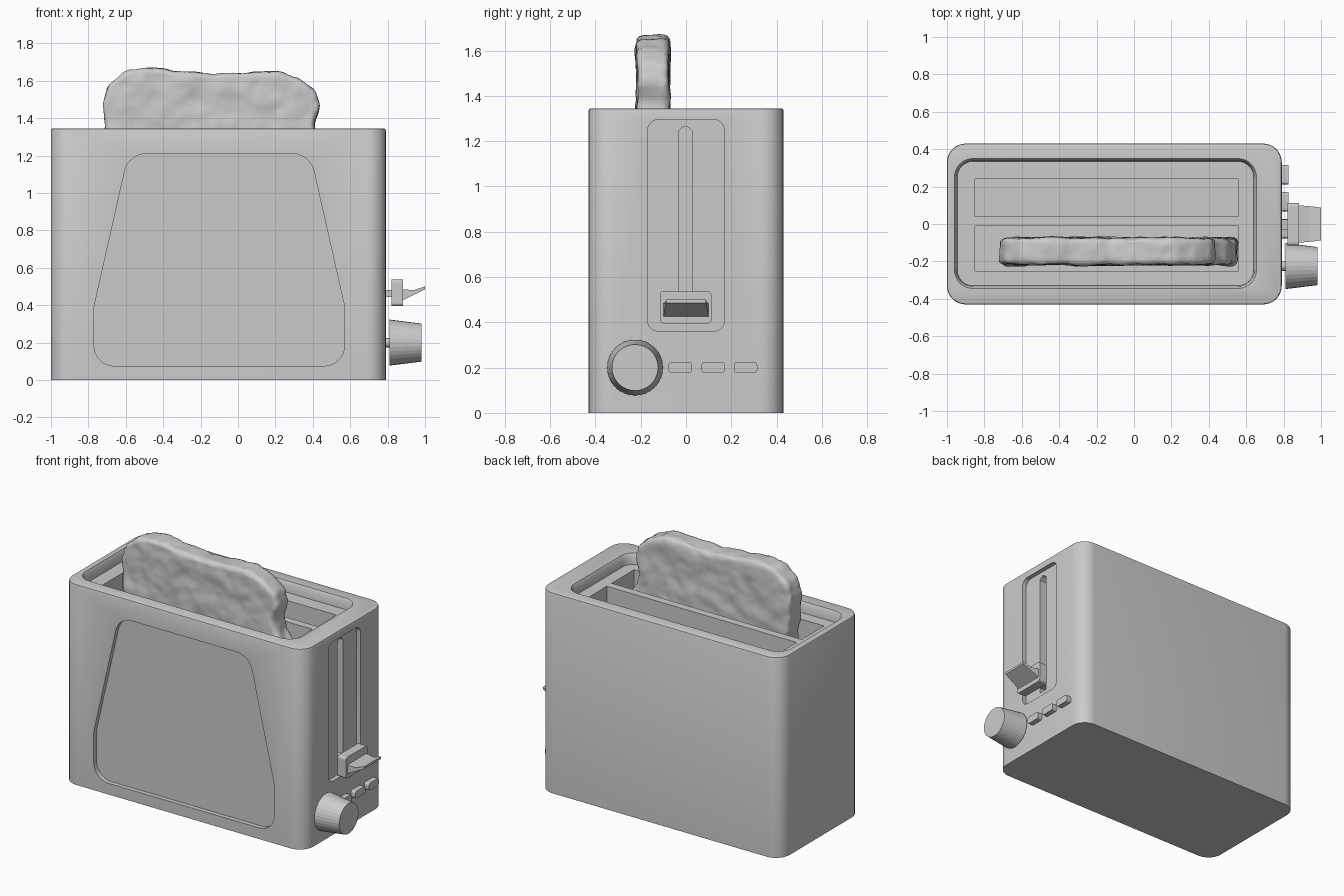
import bpy, bmesh
from math import sin, cos, pi
from mathutils import Vector

if "Cube" in bpy.data.objects:
    bpy.data.objects.remove(bpy.data.objects["Cube"])


def rounded(pts, radii, seg=8):
    """Round the corners of a 2D polygon."""
    out, n = [], len(pts)
    for i, p in enumerate(pts):
        p = Vector(p)
        r = radii[i] if isinstance(radii, (list, tuple)) else radii
        a = (Vector(pts[i - 1]) - p).normalized()
        b = (Vector(pts[(i + 1) % n]) - p).normalized()
        half = a.angle(b) / 2
        t = r * cos(half) / sin(half)
        centre = p + (a + b).normalized() * (r / sin(half))
        v0, v1 = p + a * t - centre, p + b * t - centre
        total = v0.angle(v1)
        for k in range(seg + 1):
            f = k / seg
            v = (v0 * sin((1 - f) * total) + v1 * sin(f * total)) / sin(total)
            out.append(centre + v)
    return out


def rect(u0, u1, v0, v1, r=0.0, inset=0.0, seg=8):
    u0, u1, v0, v1 = u0 + inset, u1 - inset, v0 + inset, v1 - inset
    pts = [(u0, v0), (u1, v0), (u1, v1), (u0, v1)]
    return rounded(pts, r - inset, seg) if r else pts


def circle(cu, cv, r, n=32):
    return [(cu + r * cos(2 * pi * i / n), cv + r * sin(2 * pi * i / n)) for i in range(n)]


def loft(name, axis, rings, smooth=None):
    """Solid through matching outlines, each given as (position on axis, outline)."""
    place = {'x': lambda u, v, p: (p, u, v),
             'y': lambda u, v, p: (u, p, v),
             'z': lambda u, v, p: (u, v, p)}[axis]
    bm = bmesh.new()
    loops = [[bm.verts.new(place(q[0], q[1], p)) for q in outline] for p, outline in rings]
    n = len(loops[0])
    for lo, hi in zip(loops, loops[1:]):
        for i in range(n):
            j = (i + 1) % n
            bm.faces.new((lo[i], lo[j], hi[j], hi[i]))
    bm.faces.new(loops[0])
    bm.faces.new(loops[-1])
    bmesh.ops.recalc_face_normals(bm, faces=bm.faces)
    mesh = bpy.data.meshes.new(name)
    bm.to_mesh(mesh)
    bm.free()
    ob = bpy.data.objects.new(name, mesh)
    bpy.context.collection.objects.link(ob)
    if smooth:
        shade(ob, smooth)
    return ob


def activate(ob):
    bpy.ops.object.select_all(action='DESELECT')
    ob.select_set(True)
    bpy.context.view_layer.objects.active = ob


def shade(ob, angle):
    activate(ob)
    bpy.ops.object.shade_smooth_by_angle(angle=angle)


def cut(ob, cutter):
    mod = ob.modifiers.new("cut", 'BOOLEAN')
    mod.operation = 'DIFFERENCE'
    mod.solver = 'EXACT'
    mod.object = cutter
    activate(ob)
    bpy.ops.object.modifier_apply(modifier=mod.name)
    bpy.data.objects.remove(cutter)


TOP, SIDE, FRONT = 1.345, 0.79, -0.43

# Body with a softened top edge
body_box = (-1.0, SIDE, FRONT, 0.43, 0.1)
body = loft("body", 'z', [(0, rect(*body_box)), (TOP - 0.01, rect(*body_box)),
                          (TOP - 0.003, rect(*body_box, inset=0.003)),
                          (TOP, rect(*body_box, inset=0.01))])

# Sunken tray in the top
tray = (-0.96, 0.655, -0.345, 0.35, 0.1)
cut(body, loft("tray_cut", 'z', [(TOP - 0.07, rect(*tray, inset=0.015)),
                                 (TOP - 0.02, rect(*tray, inset=0.012)),
                                 (TOP, rect(*tray)), (TOP + 0.1, rect(*tray))]))

# Two bread slots
for y0, y1 in ((-0.25, -0.012), (0.04, 0.24)):
    outline = rect(-0.85, 0.56, y0, y1)
    cut(body, loft("slot_cut", 'z', [(0.35, outline), (TOP, outline)]))

# Recessed front panel
panel = rounded([(-0.77, 0.075), (0.57, 0.075), (0.57, 0.39), (0.385, 1.21),
                 (-0.585, 1.21), (-0.77, 0.39)], [0.11, 0.11, 0.06, 0.12, 0.12, 0.06])
cut(body, loft("panel_cut", 'y', [(FRONT - 0.1, panel), (FRONT + 0.03, panel)]))

# Lever track and its narrow slit
track = rect(-0.17, 0.17, 0.36, 1.295, 0.05)
cut(body, loft("track_cut", 'x', [(SIDE - 0.03, track), (SIDE + 0.1, track)]))
slit = [(-0.033, 0.41), (0.028, 0.41), (0.028, 1.245), (0.012, 1.26),
        (-0.003, 1.266), (-0.018, 1.26), (-0.033, 1.245)]
cut(body, loft("slit_cut", 'x', [(SIDE - 0.09, slit), (SIDE, slit)]))
shade(body, 0.5)

# Lever: stem, plate and finger tab
stem = rect(-0.03, 0.025, 0.445, 0.48)
loft("lever_stem", 'x', [(0.70, stem), (0.83, stem)])
plate = rect(-0.115, 0.112, 0.395, 0.537, 0.015, seg=3)
loft("lever_plate", 'x', [(0.82, plate), (0.882, plate)])
tab = [(0.10, 0.425, 0.485, 0.88), (0.095, 0.455, 0.48, 0.94), (0.088, 0.485, 0.5, 1.0)]
loft("lever_tab", 'x', [(x, rect(-w, w, z0, z1)) for w, z0, z1, x in tab])

# Browning knob on a short shaft
loft("knob_shaft", 'x', [(0.77, circle(-0.225, 0.2, 0.025, 16)),
                         (0.82, circle(-0.225, 0.2, 0.025, 16))])
loft("knob", 'x', [(0.81, circle(-0.225, 0.2, 0.123)), (0.98, circle(-0.225, 0.2, 0.102))])

# Three push buttons
for i, y in enumerate((-0.025, 0.12, 0.263)):
    outline = rect(y - 0.052, y + 0.052, 0.176, 0.225, 0.014, seg=3)
    loft(f"button_{i + 1}", 'x', [(0.77, outline), (0.825, outline)])

# Toast with a lumpy crust
crust = [(-0.71, 1.355), (-0.728, 1.48), (-0.69, 1.585), (-0.6, 1.65), (-0.5, 1.672),
         (-0.34, 1.655), (-0.12, 1.635), (0.06, 1.645), (0.2, 1.65), (0.32, 1.615),
         (0.415, 1.545), (0.44, 1.46), (0.405, 1.365), (0.43, 1.28), (0.5, 1.2),
         (0.55, 1.05), (0.55, 0.55), (0.5, 0.5), (-0.62, 0.5), (-0.67, 0.55), (-0.69, 1.2)]
toast = loft("toast", 'y', [(-0.217, crust), (-0.075, crust)])
mod = toast.modifiers.new("soft_edge", 'BEVEL')
mod.width = 0.018
mod.segments = 2
mod = toast.modifiers.new("grid", 'REMESH')
mod.mode = 'VOXEL'
mod.voxel_size = 0.018
mod.use_smooth_shade = True
crumb = bpy.data.textures.new("crumb", 'CLOUDS')
crumb.noise_scale = 0.12
mod = toast.modifiers.new("lumps", 'DISPLACE')
mod.texture = crumb
mod.strength = 0.03
mod.mid_level = 0.5
